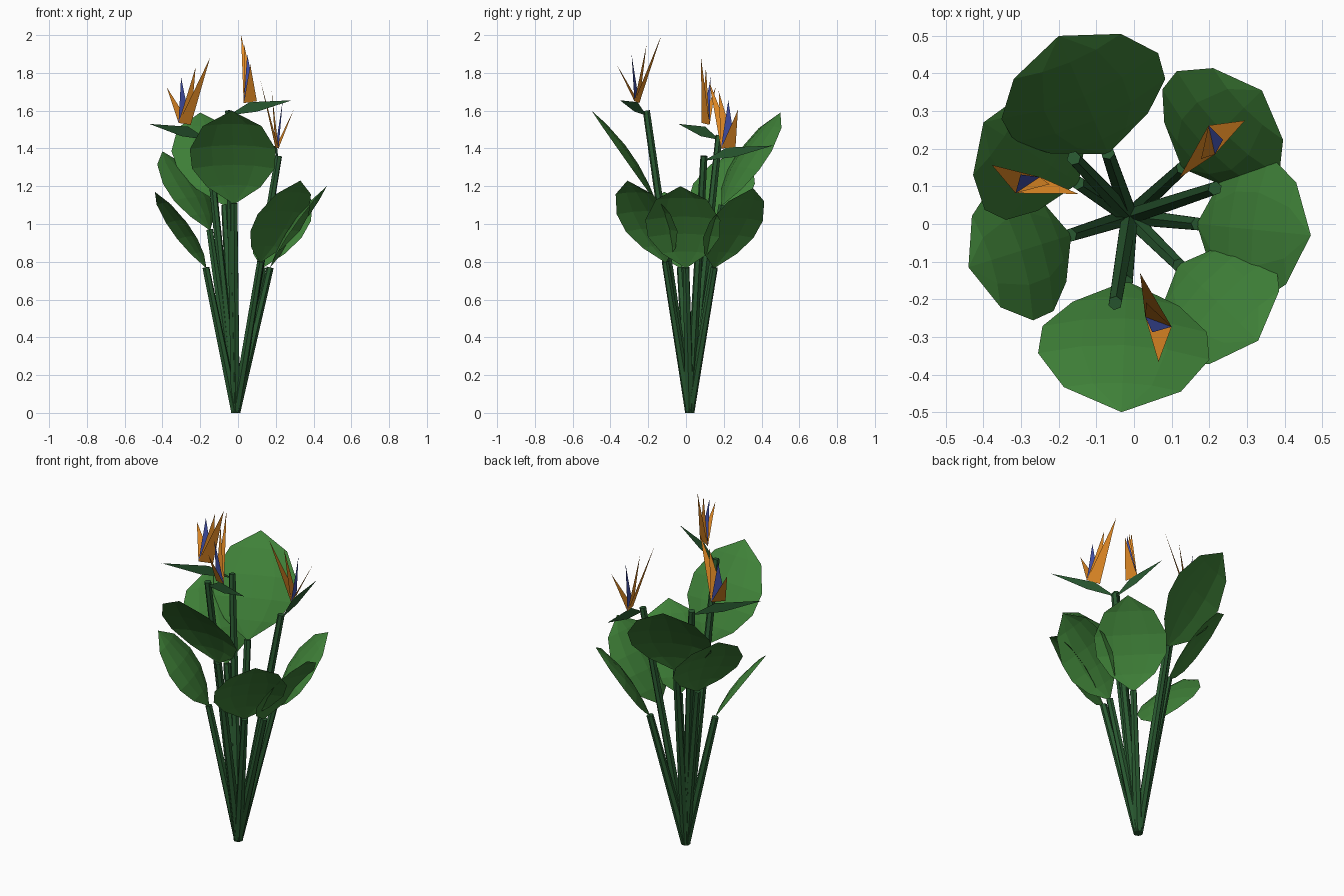
import bpy
from mathutils import Vector as V

if "Cube" in bpy.data.objects:
    bpy.data.objects.remove(bpy.data.objects["Cube"])


def material(name, rgb):
    m = bpy.data.materials.new(name)
    m.diffuse_color = (*rgb, 1)
    m.use_nodes = True
    m.node_tree.nodes["Principled BSDF"].inputs["Base Color"].default_value = m.diffuse_color
    return m


LEAF = material("leaf green", (0.05, 0.22, 0.04))
STEM = material("stem green", (0.022, 0.10, 0.03))
ORANGE = material("petal orange", (0.80, 0.27, 0.02))
BLUE = material("petal blue", (0.06, 0.09, 0.45))
ROOT = V((-0.012, 0.02, 0))


def build(name, verts, faces, mat):
    me = bpy.data.meshes.new(name)
    me.from_pydata([tuple(v) for v in verts], [], faces)
    me.materials.append(mat)
    ob = bpy.data.objects.new(name, me)
    bpy.context.collection.objects.link(ob)
    return ob


# Tapered six-sided stem from the root to a tip
def stem(name, tip):
    axis = V(tip) - ROOT
    bpy.ops.mesh.primitive_cone_add(vertices=6, radius1=0.025, radius2=0.019,
                                    depth=axis.length, location=ROOT + axis / 2)
    ob = bpy.context.object
    ob.name = name
    ob.rotation_euler = axis.to_track_quat('Z', 'Y').to_euler()
    # keep the tilted foot on the ground
    bpy.context.view_layer.update()
    inv = ob.matrix_world.inverted()
    for v in ob.data.vertices:
        if v.co.z < 0:
            w = ob.matrix_world @ v.co
            w.z = 0
            v.co = inv @ w
    ob.data.materials.append(STEM)


# Broad blade: (position, half width) along the midrib, midrib arched above the edges
PROFILE = [(0, 0.015), (0.17, 0.235), (0.37, 0.365), (0.58, 0.38), (0.83, 0.26), (1, 0)]


def leaf(name, base, tip):
    base, tip = V(base), V(tip)
    axis = tip - base
    length = axis.length
    side = axis.cross(V((0, 0, 1))).normalized()
    up = side.cross(axis).normalized()
    verts, faces = [], []
    for t, w in PROFILE[:-1]:
        for s in (-1, -0.5, 0, 0.5, 1):
            lift = 0.28 * t * (1 - t) * (1 - 0.9 * s * s)
            verts.append(base + axis * t + side * (s * w * length) + up * (lift * length))
    rows = len(PROFILE) - 1
    for r in range(rows - 1):
        for c in range(4):
            a = r * 5 + c
            faces.append((a, a + 1, a + 6, a + 5))
    verts.append(tip)
    last = (rows - 1) * 5
    faces += [(last + c, last + c + 1, len(verts) - 1) for c in range(4)]
    build(name, verts, faces, LEAF)


# Flower: upright bract blade plus four thin triangular petals on a shared base edge
def flower(n, top, beak, left, right, first, last):
    top, beak, left, right, first, last = map(V, (top, beak, left, right, first, last))
    run = V((beak.x - top.x, beak.y - top.y, 0))
    kite = [(0.0, -0.025), (0.45, -0.005), (1, beak.z - top.z), (0.33, 0.045)]
    build(f"bract_{n}", [top + run * t + V((0, 0, h)) for t, h in kite],
          [(0, 1, 2, 3)], STEM)
    for i in range(4):
        tip = first.lerp(last, i / 3)
        build(f"petal_{n}_{i}", [left, right, tip], [(0, 1, 2)], BLUE if i == 1 else ORANGE)
    stem(f"flower_stem_{n}", top)


LEAVES = [((-0.17, -0.03, 0.77), (-0.44, -0.115, 1.17)),
          ((0.17, 0.0, 0.77), (0.47, -0.03, 1.20)),
          ((0.12, -0.11, 0.80), (0.33, -0.31, 1.23)),
          ((-0.02, -0.155, 1.11), (-0.033, -0.50, 1.60)),
          ((-0.07, 0.19, 1.10), (-0.20, 0.50, 1.59)),
          ((-0.15, 0.11, 0.97), (-0.40, 0.27, 1.385)),
          ((0.13, 0.15, 0.77), (0.34, 0.355, 1.19))]
for n, (a, b) in enumerate(LEAVES):
    stem(f"leaf_stem_{n}", a)
    leaf(f"leaf_{n}", a, b)

flower(0, (-0.16, 0.175, 1.47), (-0.47, -0.04, 1.53),
       (-0.315, 0.082, 1.535), (-0.25, 0.125, 1.525),
       (-0.378, 0.157, 1.725), (-0.148, 0.08, 1.88))
flower(1, (-0.05, -0.21, 1.60), (0.286, -0.35, 1.655),
       (0.03, -0.247, 1.64), (0.10, -0.273, 1.65),
       (0.065, -0.367, 1.845), (0.016, -0.13, 2.0))
flower(2, (0.215, 0.095, 1.36), (0.19, 0.46, 1.415),
       (0.215, 0.185, 1.40), (0.198, 0.262, 1.405),
       (0.295, 0.275, 1.605), (0.12, 0.122, 1.755))
